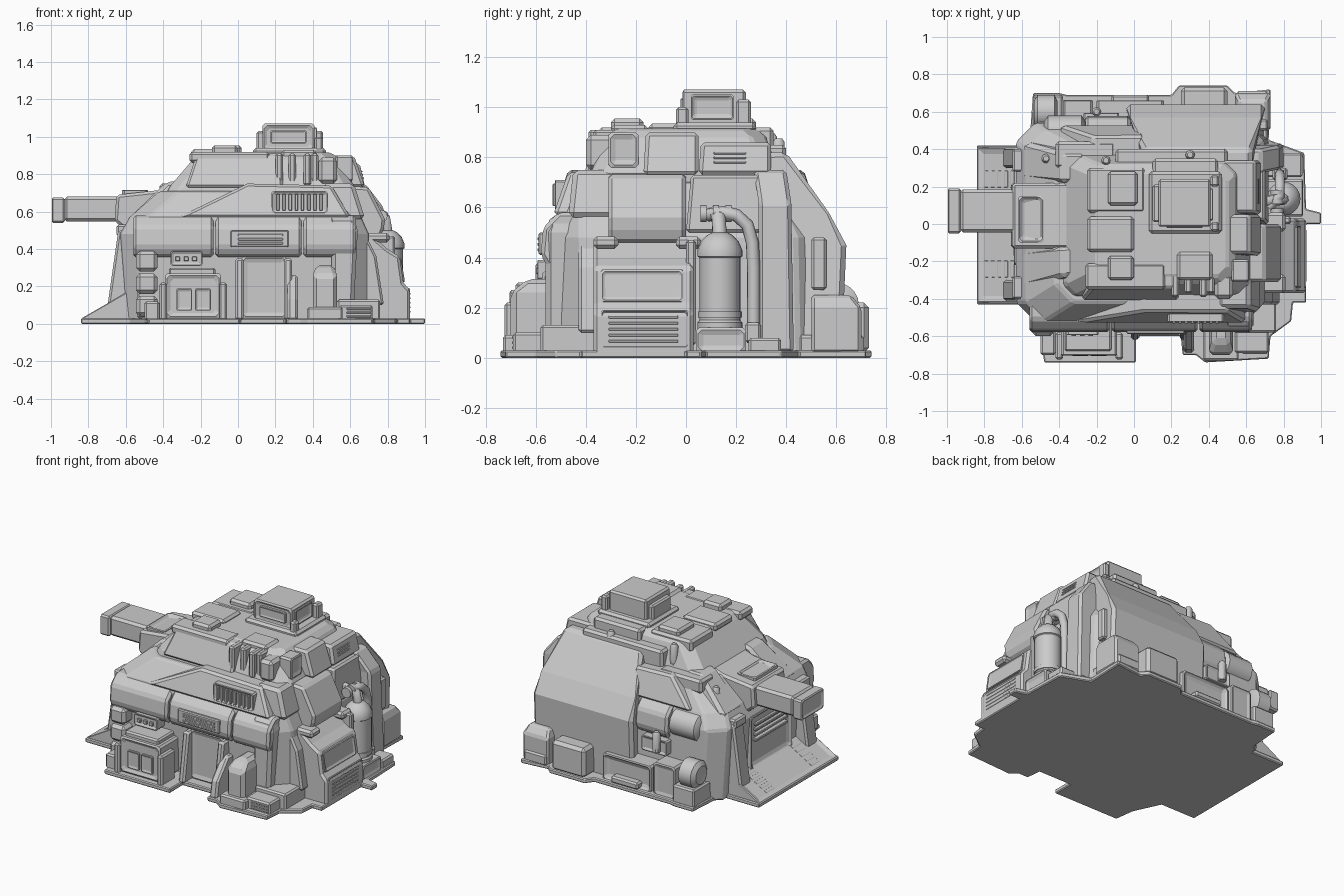
import bpy, bmesh, math
from mathutils import Vector

ROUND = []

def finish(name, bm, bevel):
    bmesh.ops.recalc_face_normals(bm, faces=bm.faces)
    me = bpy.data.meshes.new(name)
    bm.to_mesh(me)
    bm.free()
    ob = bpy.data.objects.new(name, me)
    bpy.context.collection.objects.link(ob)
    if bevel:
        m = ob.modifiers.new("edge_bevel", 'BEVEL')
        m.width, m.segments, m.limit_method = bevel, 1, 'ANGLE'
        m.angle_limit = math.radians(35)
    return ob

def skin(name, loops, bevel, inset=None, rim=0.025, depth=0.015):
    """Join equal-length point loops, cap the ends, optionally recess faces along a direction."""
    bm = bmesh.new()
    rows = [[bm.verts.new(p) for p in l] for l in loops]
    n = len(rows[0])
    for a, b in zip(rows, rows[1:]):
        for i in range(n):
            bm.faces.new((a[i], a[(i + 1) % n], b[(i + 1) % n], b[i]))
    bm.faces.new(rows[0])
    bm.faces.new(rows[-1])
    bmesh.ops.recalc_face_normals(bm, faces=bm.faces)
    if inset:
        bm.normal_update()
        fs = [f for f in bm.faces if f.normal.dot(Vector(inset)) > 0.8]
        bmesh.ops.inset_individual(bm, faces=fs, thickness=rim, depth=-depth)
    return finish(name, bm, bevel)

def loft(name, rings, c=0.0, bevel=0.012, **kw):
    """Stack of rectangles (x0, x1, y0, y1, z) with corner chamfer c."""
    def ring(x0, x1, y0, y1, z):
        if not c:
            return [(x0, y0, z), (x1, y0, z), (x1, y1, z), (x0, y1, z)]
        return [(x0 + c, y0, z), (x1 - c, y0, z), (x1, y0 + c, z), (x1, y1 - c, z),
                (x1 - c, y1, z), (x0 + c, y1, z), (x0, y1 - c, z), (x0, y0 + c, z)]
    return skin(name, [ring(*r) for r in rings], bevel, **kw)

def box(name, x0, x1, y0, y1, z0, z1, bevel=0.01, **kw):
    return loft(name, [(x0, x1, y0, y1, z0), (x0, x1, y0, y1, z1)], 0, bevel, **kw)

def prism(name, axis, pts, a, b, bevel=0.012, **kw):
    """Extrude a 2D profile along an axis."""
    f = {'x': lambda p, t: (t, p[0], p[1]), 'y': lambda p, t: (p[0], t, p[1]),
         'z': lambda p, t: (p[0], p[1], t)}[axis]
    return skin(name, [[f(p, t) for p in pts] for t in (a, b)], bevel, **kw)

def lathe(name, prof, loc, axis='Z', n=20):
    """Revolved (radius, height) profile."""
    def pt(r, h, i):
        u, v = r * math.cos(math.tau * i / n), r * math.sin(math.tau * i / n)
        return Vector(loc) + Vector({'Z': (u, v, h), 'X': (h, u, v), 'Y': (u, h, v)}[axis])
    ob = skin(name, [[pt(r, h, i) for i in range(n)] for r, h in prof], 0)
    ROUND.append(ob)
    return ob

def pipe(name, pts, r):
    cu = bpy.data.curves.new(name, 'CURVE')
    cu.dimensions, cu.bevel_depth, cu.bevel_resolution, cu.use_fill_caps = '3D', r, 2, True
    s = cu.splines.new('POLY')
    s.points.add(len(pts) - 1)
    for p, q in zip(s.points, pts):
        p.co = (*q, 1)
    ob = bpy.data.objects.new(name, cu)
    bpy.context.collection.objects.link(ob)

# stepped ground plate
prism("ground_plate", 'z', [(-.84, -.43), (-.58, -.43), (-.5, -.6), (-.48, -.74), (.01, -.74), (.01, -.6), (.25, -.6),
      (.26, -.7), (.33, -.7), (.38, -.74), (.72, -.72), (.73, -.6), (.84, -.52), (.85, -.42), (.92, -.42), (.92, 0),
      (1, 0), (1, .06), (.92, .08), (.91, .38), (.72, .45), (.73, .72), (.54, .7), (.5, .74), (.24, .74), (.2, .69),
      (-.36, .69), (-.4, .7), (-.54, .7), (-.56, .42), (-.84, .42)], 0, .03, .006)

# hull and turret masses
loft("lower_hull", [(-.6, .72, -.5, .55, 0), (-.63, .7, -.52, .54, .48), (-.58, .66, -.52, .5, .57),
     (-.42, .62, -.42, .42, .71)], .1)
loft("turret", [(-.39, .62, -.39, .37, .69), (-.36, .62, -.38, .37, .74), (-.24, .54, -.32, .32, .88),
     (-.2, .5, -.28, .28, .915)], .06)

# overhanging shoulder panels on the front, and on part of the back
shoulder = [(.4, .35), (.55, .36), (.58, .41), (.57, .52), (.51, .58), (.4, .58)]
for name, s, a, b in (("front_shoulder_left", -1, -.56, -.13), ("front_shoulder_mid", -1, -.12, .34),
                      ("front_shoulder_right", -1, .35, .63), ("back_shoulder_mid", 1, -.26, -.02)):
    prism(name, 'x', [(s * y, z) for y, z in shoulder], a, b, .015)
box("shoulder_slot_plate", -.04, .27, -.588, -.5, .41, .5, .006)
for i in range(3):
    box("shoulder_slat", 0, .24, -.593, -.57, .425 + i * .022, .437 + i * .022, .002)
# side fairings with vents on the front, short one on the back
for s, x0, x1, x2, x3 in ((-1, -.32, .6, .5, .05), (1, -.4, .05, .05, -.22)):
    skin("side_fairing", [[(x0, s * o, .57), (x1, s * o, .57), (x2, s * i, .74), (x3, s * i, .75)]
         for o, i in ((.53, .47), (.3, .3))], .014)
box("vent_frame", .18, .48, -.53, -.42, .59, .71, inset=(0, -1, 0), rim=.015)
for i in range(8):
    box("vent_bar", .205 + i * .033, .222 + i * .033, -.532, -.47, .605, .695, .003)

# front wall equipment
box("front_cabinet", -.39, -.09, -.71, -.48, .03, .27, .012, inset=(0, -1, 0), rim=.04)
for i in (0, 1):
    box("cabinet_window", -.33 + i * .1, -.245 + i * .1, -.71, -.68, .07, .19, .006, inset=(0, -1, 0), rim=.015, depth=.01)
    box("cabinet_post", -.42 + i * .32, -.38 + i * .32, -.725, -.58, .02, .22)
box("cabinet_roof", -.37, -.12, -.68, -.48, .26, .3)
box("switch_panel", -.36, -.19, -.6, -.5, .31, .39, inset=(0, -1, 0), rim=.012)
for i in range(3):
    box("switch", -.335 + i * .045, -.31 + i * .045, -.6, -.58, .335, .36, .003)
box("canister_back", -.54, -.4, -.5, -.4, .03, .38)
for i in range(3):
    box("corner_canister", -.545, -.43, -.6, -.45, .04 + i * .12, .15 + i * .12, .02)
box("corner_foot", -.5, -.42, -.7, -.5, .02, .12)
box("front_door", .02, .26, -.54, -.45, .03, .36, inset=(0, -1, 0), rim=.03)
for x in (-.015, .245):
    loft("door_post", [(x, x + .045, -.62, -.48, .02), (x, x + .045, -.57, -.48, .35)])
loft("buttress", [(.265, .32, -.69, -.5, .02), (.265, .32, -.67, -.5, .13), (.265, .32, -.56, -.5, .26)])
loft("front_locker", [(.4, .53, -.7, -.5, .02), (.4, .53, -.7, -.5, .26), (.42, .51, -.63, -.5, .315)], 0, .02)
box("locker_base", .37, .56, -.73, -.5, .02, .09)
box("corner_steps_low", .54, .72, -.69, -.4, .02, .1)
box("corner_steps_mid", .53, .76, -.58, -.35, .02, .13)
for i in range(3):
    box("step_slat", .58, .71, -.695, -.67, .035 + i * .02, .046 + i * .02, .003)

# right side: engine intake, upper panel, column
prism("engine_intake", 'y', [(.5, 0), (.92, 0), (.92, .18), (.885, .22), (.865, .36), (.8, .4), (.72, .47), (.5, .47)],
      -.37, .03, .015)
prism("intake_window", 'y', [(.85, .22), (.898, .225), (.878, .35), (.83, .36)], -.34, -.01, .008, inset=(1, 0, .2), rim=.022)
box("intake_grille_frame", .88, .925, -.34, .01, .04, .19, .006, inset=(1, 0, 0), rim=.018)
for i in range(5):
    box("grille_slat", .9, .922, -.31, -.03, .06 + i * .024, .072 + i * .024, .003)
prism("engine_cowl", 'y', [(.4, .46), (.76, .46), (.78, .51), (.785, .56), (.7, .73), (.4, .75)], -.31, .0, .015)
for y in (-.37, -.04):
    box("cowl_hinge", .66, .81, y, y + .1, .435, .485, .015)
loft("front_right_corner", [(.5, .62, -.56, -.4, .1), (.5, .64, -.56, -.4, .5), (.48, .62, -.54, -.4, .57)], 0, .02)
prism("intake_side_wall", 'y', [(.5, .1), (.78, .1), (.74, .36), (.68, .48), (.5, .48)], -.43, -.35)
loft("upper_corner", [(.45, .68, -.47, -.28, .56), (.45, .62, -.45, -.28, .75)], 0, .02)
loft("right_column", [(.6, .8, .29, .43, .02), (.6, .78, .29, .42, .62), (.55, .68, .27, .4, .75)], 0, .015)
loft("right_upper_wall", [(.5, .72, 0, .3, .5), (.5, .7, .02, .32, .73)])
box("right_corner_step", .7, .9, .25, .38, .02, .08)
box("pipe_foot", .74, .82, .235, .3, .06, .14)

# tank with pipes
lathe("tank", [(.09, .1), (.09, .14), (.082, .15), (.082, .4), (.09, .405), (.09, .43), (.075, .465), (.05, .49),
      (.03, .5)], (.8, .135, 0))
lathe("tank_band", [(.088, 0), (.088, .025)], (.8, .135, .16))
box("tank_base", .7, .91, .04, .24, .02, .12, .012, inset=(1, 0, 0))
pipe("tank_pipe_large", [(.72, .09, .57), (.78, .15, .58), (.78, .2, .57), (.78, .245, .53), (.78, .265, .46), (.78, .27, .36),
     (.78, .27, .06)], .026)
pipe("tank_pipe_small", [(.8, .135, .48), (.79, .13, .56), (.7, .12, .58)], .03)
for y in (.07, .12, .17):
    lathe("pipe_collar", [(.034, -.012), (.034, .012)], (.765, y, .575), 'Y', 12)
box("tank_side_post", .74, .84, .0, .04, .05, .47)

# back wall: large armour slab and boxes
skin("back_armour", [[(a, y, z) for y, z in ((.3, 0), (.62, 0), (.64, .45), (.57, .58))] +
     [(t, .4, .82), (t, .3, .82)] for a, t in ((-.04, .05), (.7, .63))], .02)
box("armour_side_bar", .66, .715, .5, .56, .27, .48)
box("back_crate_large", .25, .5, .55, .73, .02, .22, .02)
loft("back_crate_corner", [(.54, .73, .5, .7, .02), (.54, .73, .5, .7, .2), (.56, .71, .5, .66, .25)])
box("corner_strip", .55, .715, .45, .71, .02, .09)
box("back_bunker", -.2, .16, .5, .67, .02, .2, .012, inset=(0, 1, 0), rim=.04, depth=.03)
box("bunker_sill", -.12, .08, .6, .69, .03, .075)
box("back_locker", -.38, -.22, .5, .67, .02, .24, .015, inset=(0, 1, 0))
box("back_meter", -.27, -.08, .5, .6, .26, .36, inset=(0, 1, 0), rim=.015)
box("wheel_bracket", -.54, -.38, .5, .69, .02, .14)
lathe("corner_wheel", [(.04, -.06), (.06, -.065), (.09, -.045), (.09, .045), (.06, .06)], (-.47, .6, .21), 'X')
lathe("shoulder_pod", [(.06, -.11), (.09, -.09), (.09, .09), (.06, .11)], (-.37, .49, .47), 'X', 12)

# left side: loading ramp, fins, doorway
prism("loading_ramp", 'y', [(-.84, 0), (-.84, .03), (-.58, .18), (-.5, .18), (-.5, 0)], -.42, .41, .006,
      inset=(-.5, 0, .87), rim=.05, depth=.012)
for s in (-1, 1):
    for i in range(5):
        x, y = -.8 + i * .035, s * .24
        z = .012 + (x + .84) * .577
        prism("ramp_stripe", 'y', [(x, z - .02), (x, z + .006), (x + .02, z + .018), (x + .02, z - .01)],
              y - .045, y + .045, .002)
    prism("ramp_fin", 'y', [(-.7, .08), (-.64, .5), (-.5, .5), (-.5, 0), (-.7, 0)], s * .3, s * .41)
    box("fin_clamp", -.65, -.55, s * .34 - .06, s * .34 + .06, .47, .53)
box("ramp_doorway", -.65, -.55, -.22, .22, .12, .48, .012, inset=(-1, 0, 0), rim=.04, depth=.03)
for i in range(4):
    box("doorway_slat", -.645, -.61, -.17, .17, .3 + i * .035, .318 + i * .035, .004)

# cannon
prism("cannon_mount", 'y', [(-.66, .55), (-.6, .5), (-.38, .5), (-.3, .76), (-.42, .715), (-.65, .69)], -.13, .22, .015)
box("cannon_muzzle", -1, -.925, -.05, .19, .54, .675, .01, inset=(-1, 0, 0), rim=.03, depth=.012)
box("muzzle_sleeve", -.93, -.6, -.045, .185, .547, .68, .016)
box("mount_ring", -.62, -.48, -.1, .15, .68, .725, .012, inset=(0, 0, 1), rim=.04, depth=.03)
for s in (-1, 1):
    loft("cheek_plate", [(-.6, -.3, .05 + s * .29 - .1, .05 + s * .29 + .1, .55),
                         (-.38, -.26, .05 + s * .25 - .08, .05 + s * .25 + .08, .76)], 0, .02)

# turret details
skin("turret_front_plate", [((-.28, -.41, .73), (.24, -.41, .73), (.22, -.34, .91), (-.22, -.34, .91)),
     ((-.28, -.3, .73), (.24, -.3, .73), (.22, -.25, .91), (-.22, -.25, .91))], .012)
for x, y in ((.2, -.39), (.27, -.37), (.35, -.39), (.39, -.37)):
    box("turret_rib", x, x + .04, y, -.2, .74, .91)
box("turret_side_box", .43, .53, -.4, -.27, .75, .89, .02)
box("turret_rear_box", .52, .62, -.31, -.19, .76, .9, .012, inset=(1, 0, 0))
loft("turret_rear_block", [(.4, .68, -.17, .05, .73), (.4, .62, -.16, .05, .9)], 0, .015)
loft("turret_exhaust", [(.4, .68, .05, .34, .73), (.4, .65, .06, .34, .86)], 0, .015)
for i in range(3):
    box("exhaust_slat", .63, .673 - i * .004, .11, .24, .775 + i * .018, .785 + i * .018, .003)
for n, a in (("rangefinder", (-.26, .17, -.35, -.21, .86, .92)), ("front_roof_box", (.23, .42, -.3, -.15, .88, .93)),
             ("round_hatch", (-.25, .0, -.15, .04, .88, .935)), ("square_hatch", (-.14, .02, .1, .28, .9, .955)),
             ("small_hatch", (-.14, .0, -.3, -.17, .9, .955)), ("hatch_surround", (-.25, .06, .06, .3, .84, .92)),
             ("back_roof_box", (.1, .45, .24, .35, .8, .92)), ("side_roof_box", (-.42, -.1, .3, .44, .66, .75)),
             ("back_ledge", (-.1, .5, .3, .4, .72, .85))):
    box(n, *a, .015)
for x, y, z in ((-.15, .34, .88), (.3, .37, .86), (-.47, .35, .68), (-.2, .6, .4)):
    lathe("roof_knob", [(.025, -.12), (.025, 0), (.015, .015)], (x, y, z), 'Z', 10)

# sight housing on top
box("sight_pedestal", .08, .47, -.05, .28, .9, .94, .015)
box("sight_housing", .13, .41, -.02, .24, .92, 1.07, .012, inset=(0, -1, 0), rim=.035)
box("sight_lens", .175, .365, -.025, .0, .965, 1.035, .005, inset=(0, -1, 0), rim=.012, depth=.008)
box("sight_right_window", .4, .425, .02, .19, .95, 1.05, .006, inset=(1, 0, 0), rim=.025)
box("sight_left_cheek", .1, .14, .01, .21, .93, 1.03)
box("sight_right_cheek", .41, .455, .2, .26, .92, 1.03)
box("sight_front_cheek", .41, .455, -.04, .01, .92, 1.0)

# smooth the round parts only
bpy.ops.object.select_all(action='DESELECT')
for ob in ROUND:
    ob.select_set(True)
bpy.context.view_layer.objects.active = ROUND[0]
bpy.ops.object.shade_smooth_by_angle(angle=math.radians(35))
